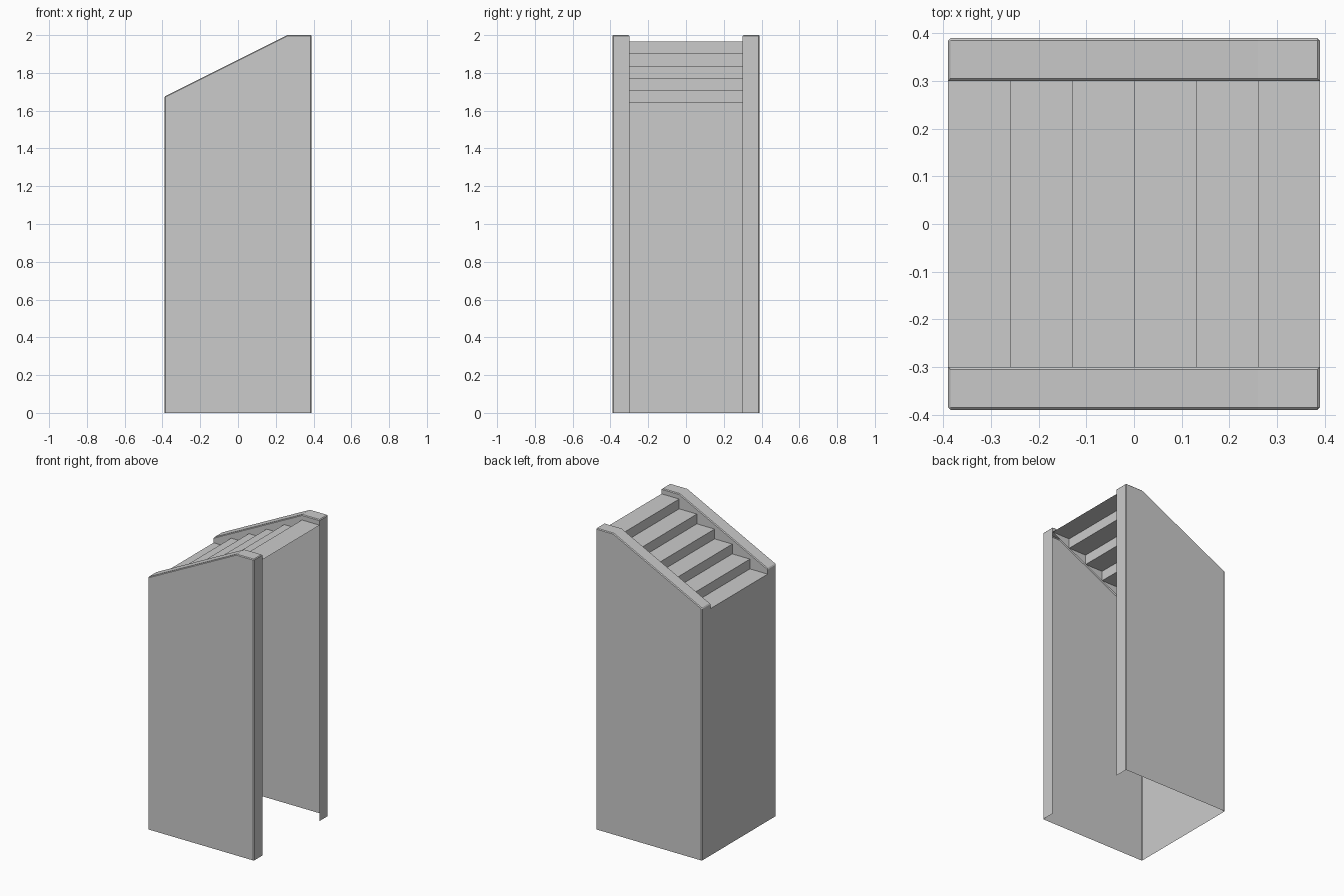
import bpy, bmesh

if "Cube" in bpy.data.objects:
    bpy.data.objects.remove(bpy.data.objects["Cube"])

H = 0.39          # half width / depth
INNER = 0.30      # inner edge of the side rails
STEPS = 6
RUN, RISE, Z0 = 2 * H / STEPS, 0.065, 1.64


def make_object(name, bm):
    mesh = bpy.data.meshes.new(name)
    bm.to_mesh(mesh)
    bm.free()
    ob = bpy.data.objects.new(name, mesh)
    bpy.context.scene.collection.objects.link(ob)
    return ob


def strip(bm, profile, y0, y1):
    """Sweep an open x-z profile across y as a row of quads."""
    a = [bm.verts.new((x, y0, z)) for x, z in profile]
    b = [bm.verts.new((x, y1, z)) for x, z in profile]
    for i in range(len(profile) - 1):
        bm.faces.new((a[i], b[i], b[i + 1], a[i + 1]))


# Stairs: stepped sheet continuing down into the closed low end
profile = [(-H, 0)]
for k in range(STEPS):
    z = Z0 + k * RISE
    profile += [(-H + k * RUN, z), (-H + (k + 1) * RUN, z)]
bm = bmesh.new()
strip(bm, profile, -INNER, INNER)
bmesh.ops.recalc_face_normals(bm, faces=bm.faces)
if sum(f.normal.z for f in bm.faces) < 0:
    bmesh.ops.reverse_faces(bm, faces=bm.faces)
make_object("stairs_and_end_panel", bm)

# Side wall: thin hollow sheet with end returns, top rail and inner cheek
bm = bmesh.new()
top_z = Z0 + (STEPS - 1) * RISE
crown = [(-H, 1.675), (0.26, 2.0), (H, 2.0)]
outer = [(-H, 0)] + crown + [(H, 0)]
inner_pts = outer[:1] + [(-H, Z0)] + crown + [(H, top_z), (H, 0)]
o = [bm.verts.new((x, -H, z)) for x, z in outer]
n = [bm.verts.new((x, -INNER, z)) for x, z in inner_pts]
bm.faces.new(o)                                   # outer face
bm.faces.new((o[0], o[1], n[2], n[1], n[0]))      # low end return
bm.faces.new((o[1], o[2], n[3], n[2]))            # sloped rail top
bm.faces.new((o[2], o[3], n[4], n[3]))            # flat rail top
bm.faces.new((o[3], o[4], n[6], n[5], n[4]))      # high end return
foot = bm.verts.new((-H + RUN, -INNER, Z0))
bm.faces.new((n[1], n[2], n[3], n[4], n[5], foot))  # inner cheek
bmesh.ops.recalc_face_normals(bm, faces=bm.faces)
bm.faces.ensure_lookup_table()
if bm.faces[0].normal.y > 0:
    bmesh.ops.reverse_faces(bm, faces=bm.faces)
edges = [e for e in bm.edges if e.is_manifold
         and e.calc_face_angle() > 1 and e.calc_length() > 0.05]
bmesh.ops.bevel(bm, geom=edges, offset=0.005, segments=1,
                affect='EDGES', clamp_overlap=True)
wall = make_object("side_walls", bm)
mod = wall.modifiers.new("mirror", 'MIRROR')
mod.use_axis = (False, True, False)
mod.use_mirror_merge = False
